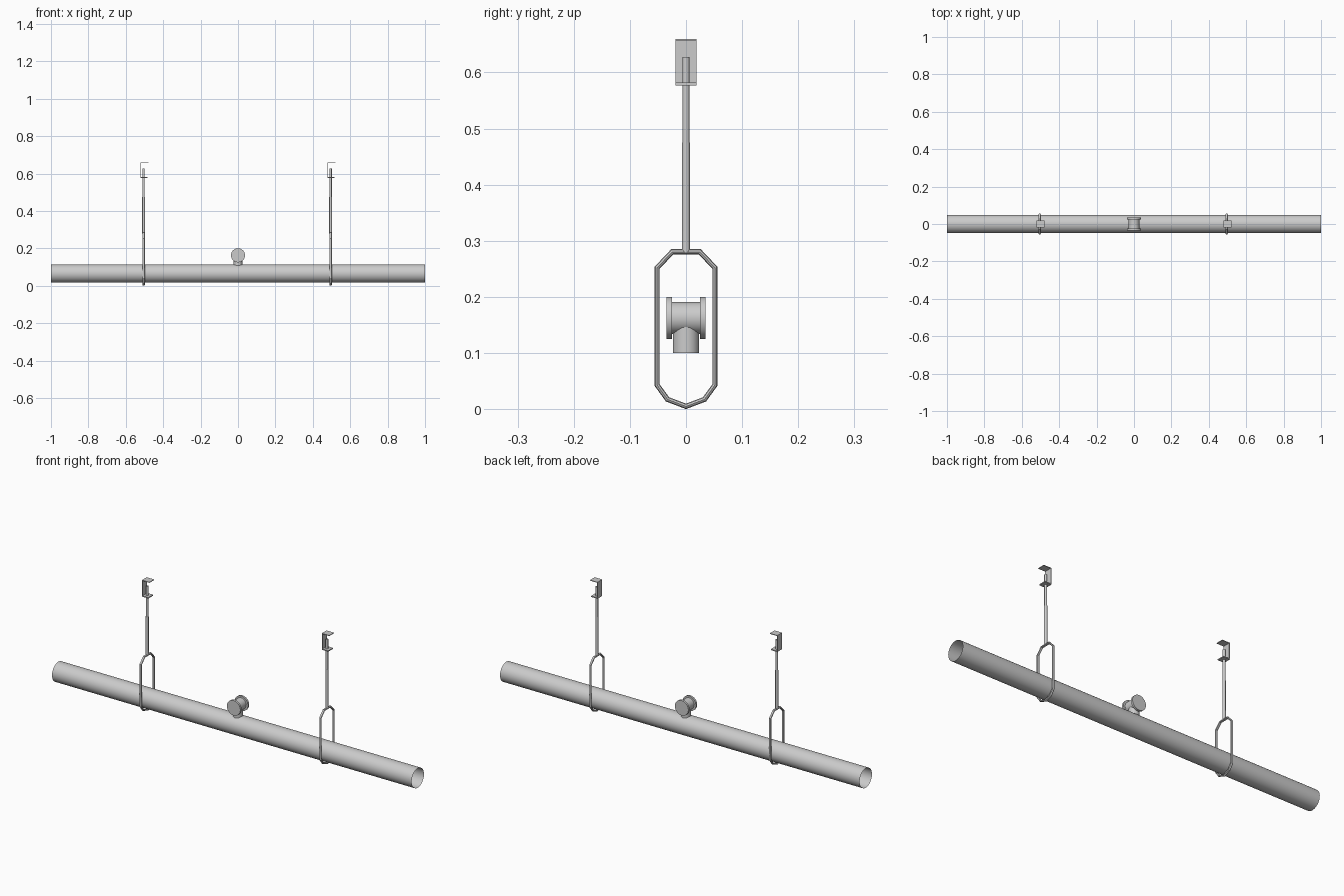
import bpy, bmesh, math
from mathutils import Vector, Matrix

if "Cube" in bpy.data.objects:
    bpy.data.objects.remove(bpy.data.objects["Cube"])


def finish(bm, name, smooth=True):
    bmesh.ops.recalc_face_normals(bm, faces=bm.faces)
    mesh = bpy.data.meshes.new(name)
    bm.to_mesh(mesh)
    bm.free()
    ob = bpy.data.objects.new(name, mesh)
    bpy.context.collection.objects.link(ob)
    if smooth:
        bpy.ops.object.select_all(action='DESELECT')
        bpy.context.view_layer.objects.active = ob
        ob.select_set(True)
        bpy.ops.object.shade_smooth_by_angle(angle=math.radians(35))
    return ob


def lathe(name, profile, origin, axis, sides=32):
    """Revolve (radius, height) points about an axis; zero radius closes an end."""
    bm = bmesh.new()
    verts = [bm.verts.new((r, 0, h)) for r, h in profile]
    edges = [bm.edges.new(p) for p in zip(verts, verts[1:])]
    bmesh.ops.spin(bm, geom=verts + edges, cent=(0, 0, 0), axis=(0, 0, 1),
                   angle=math.tau, steps=sides, use_merge=False)
    bmesh.ops.remove_doubles(bm, verts=bm.verts, dist=1e-5)
    turn = Vector((0, 0, 1)).rotation_difference(Vector(axis)).to_matrix().to_4x4()
    bm.transform(Matrix.Translation(origin) @ turn)
    return finish(bm, name)


def loop_hanger(name, x, half_path, rx=0.0065, r=0.0045, sides=8):
    """Mitred round bar swept round a closed outline in the YZ plane."""
    pts = [Vector(p) for p in half_path]
    pts += [Vector((-p.x, p.y)) for p in reversed(pts) if p.x > 0]
    n = len(pts)
    bm = bmesh.new()
    rings = []
    for i, p in enumerate(pts):
        a = (p - pts[i - 1]).normalized()
        b = (pts[(i + 1) % n] - p).normalized()
        t = (a + b).normalized()
        out = Vector((t.y, -t.x)) / max(t.dot(a), 0.3)
        ring = []
        for k in range(sides):
            ang = math.tau * k / sides
            q = p + out * r * math.cos(ang)
            ring.append(bm.verts.new((x + rx * math.sin(ang), q.x, q.y)))
        rings.append(ring)
    for i in range(n):
        for k in range(sides):
            j, m = (i + 1) % n, (k + 1) % sides
            bm.faces.new((rings[i][k], rings[i][m], rings[j][m], rings[j][k]))
    return finish(bm, name, smooth=False)


def channel(name, x, profile, half_width):
    """C-shaped bracket extruded along y from an XZ profile."""
    bm = bmesh.new()
    face = bm.faces.new([bm.verts.new((x + px, -half_width, pz)) for px, pz in profile])
    res = bmesh.ops.extrude_face_region(bm, geom=[face])
    bmesh.ops.translate(bm, vec=(0, 2 * half_width, 0),
                        verts=[v for v in res['geom'] if isinstance(v, bmesh.types.BMVert)])
    return finish(bm, name, smooth=False)


# Main pipe, a thin open tube
lathe("main_pipe", [(0.049, -1), (0.049, 1)], (0, 0, 0.065), (1, 0, 0), 40)

# Branch tee: riser and flanged cross run with closed ends
lathe("tee_riser", [(0, 0.1), (0.0235, 0.1), (0.0235, 0.16)], (0, 0, 0), (0, 0, 1))
lathe("tee_run",
      [(0, -0.035), (0.0375, -0.035), (0.0375, -0.025), (0.0285, -0.025),
       (0.0285, 0.025), (0.0375, 0.025), (0.0375, 0.035), (0, 0.035)],
      (0, 0, 0.1625), (0, 1, 0))

# Two hangers: loop, threaded rod and beam bracket
outline = [(0, 0.005), (0.033, 0.0175), (0.0515, 0.043), (0.0515, 0.252), (0.0245, 0.2805)]
bracket = [(-0.021, 0.577), (0.015, 0.577), (0.015, 0.582), (-0.018, 0.582),
           (-0.018, 0.657), (0.021, 0.657), (0.021, 0.66), (-0.021, 0.66)]
for side, x in (("left", -0.5), ("right", 0.5)):
    loop_hanger(f"hanger_loop_{side}", x - 0.005, outline)
    lathe(f"hanger_rod_{side}",
          [(0, 0.28), (0.0075, 0.28), (0.0072, 0.475), (0.0063, 0.475), (0.0063, 0.628), (0, 0.628)],
          (x - 0.005, 0, 0), (0, 0, 1), 12)
    channel(f"beam_bracket_{side}", x, bracket, 0.0188)
